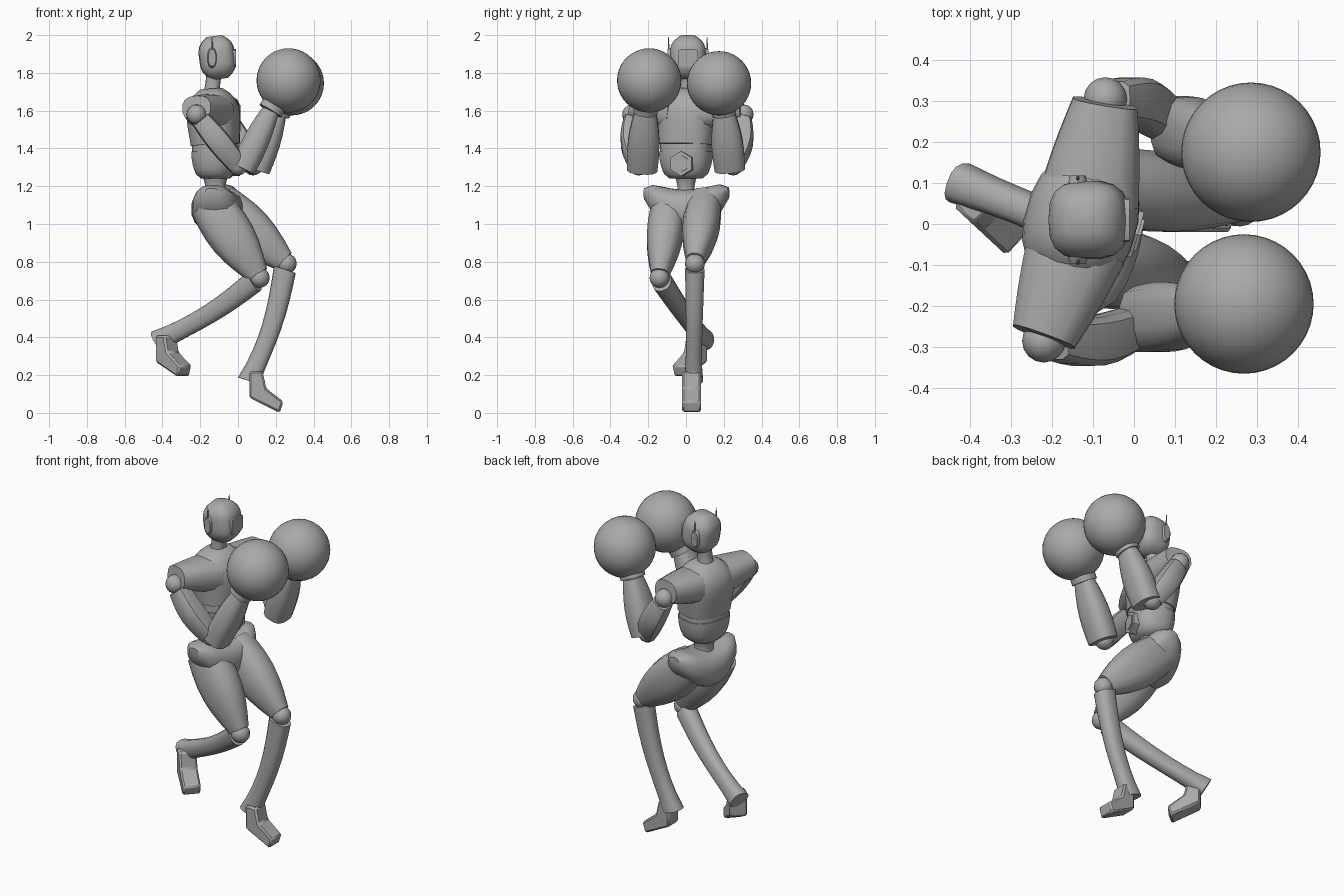
import bpy, bmesh, math
from mathutils import Vector

old = bpy.data.objects.get("Cube")
if old:
    bpy.data.objects.remove(old, do_unlink=True)

grey = bpy.data.materials.new("plain grey")
grey.use_nodes = True
tone = (0.4, 0.4, 0.4, 1)
grey.diffuse_color = tone
grey.node_tree.nodes["Principled BSDF"].inputs["Base Color"].default_value = tone

X, Y, Z = Vector((1, 0, 0)), Vector((0, 1, 0)), Vector((0, 0, 1))
STILL = Vector((0, 0, 0))
SHOULDER_LINE = Vector((0.27, 0.96, 0))
FACING = SHOULDER_LINE.cross(Z)


def finish(name, bm, angle=45):
    """Turn a bmesh into a named, coloured and smoothed object."""
    bmesh.ops.recalc_face_normals(bm, faces=bm.faces)
    mesh = bpy.data.meshes.new(name)
    bm.to_mesh(mesh)
    bm.free()
    mesh.materials.append(grey)
    part = bpy.data.objects.new(name, mesh)
    bpy.context.collection.objects.link(part)
    bpy.ops.object.select_all(action='DESELECT')
    part.select_set(True)
    bpy.context.view_layer.objects.active = part
    bpy.ops.object.shade_smooth_by_angle(angle=math.radians(angle))
    return part


def taper(end, bulge=0):
    """Scale rule: straight taper plus a swelling in the middle."""
    return lambda t: 1 + (end - 1) * t + bulge * math.sin(math.pi * t)


def tube(name, start, end, wide, deep, shape=taper(1), side=Y, bow=STILL,
         sides=14, power=2.5, steps=6, angle=45):
    """Skin rounded-square rings from start to end, scaled by a shape rule."""
    start, end = Vector(start), Vector(end)
    along = (end - start).normalized()
    u = (side - along * side.dot(along)).normalized()
    v = along.cross(u)
    bm = bmesh.new()
    loops = []
    for i in range(steps + 1):
        t = i / steps
        middle = start.lerp(end, t) + bow * math.sin(math.pi * t)
        loop = []
        for k in range(sides):
            turn = math.tau * (k + 0.5) / sides
            c, s = (math.copysign(abs(f) ** (2 / power), f)
                    for f in (math.cos(turn), math.sin(turn)))
            loop.append(bm.verts.new(middle + (u * c * wide + v * s * deep) * shape(t)))
        loops.append(loop)
    for low, high in zip(loops, loops[1:]):
        for k in range(sides):
            bm.faces.new((low[k], low[k - 1], high[k - 1], high[k]))
    bm.faces.new(loops[0])
    bm.faces.new(loops[-1])
    return finish(name, bm, angle)


def ball(name, centre, radius, segments=16):
    bm = bmesh.new()
    bmesh.ops.create_uvsphere(bm, u_segments=segments, v_segments=segments // 2,
                              radius=radius)
    bmesh.ops.translate(bm, vec=centre, verts=bm.verts)
    finish(name, bm)


def foot(name, ankle, forward):
    """Side profile, sloping down to the toe, extruded across the foot."""
    profile = [(-.03, .02), (-.03, -.12), (.13, -.2), (.15, -.14), (.06, -.07), (.04, .02)]
    across = Z.cross(forward) * .05
    bm = bmesh.new()
    face = bm.faces.new([bm.verts.new(ankle + forward * s + Z * h - across)
                         for s, h in profile])
    solid = bmesh.ops.extrude_face_region(bm, geom=[face])
    bmesh.ops.translate(bm, vec=across * 2, verts=[
        g for g in solid["geom"] if isinstance(g, bmesh.types.BMVert)])
    bevel = finish(name, bm, 30).modifiers.new("soft_edges", 'BEVEL')
    bevel.width = .01


# Head, visor and neck
skull = Vector((-.125, .01, 1.88))
tube("head", skull + Vector((.03, 0, -.112)), skull + Z * .115, .096, .096,
     lambda t: max(.42, math.sqrt(1 - abs(2 * t - 1) ** 3.4)), sides=18, steps=10, power=2.8)
tube("visor", skull + X * .06, skull + X * .114, .054, .046, power=6, steps=1, angle=30)
tube("neck", skull - Vector((.015, 0, .2)), skull - Z * .06, .046, .046, taper(1, -.15))

# Ear pods with thin antennae
for label, out in (("left", Y), ("right", -Y)):
    pod = skull + out * .088 - X * .012
    tube(label + "_ear", pod, pod + out * .02, .025, .056, taper(.8),
         side=X, sides=10, steps=1)
    tip = pod + out * .014
    tube(label + "_antenna", tip, tip + Z * .11, .007, .007, taper(.3), sides=6, steps=1)

# Torso: chest, belt band and abdomen stacked on a narrow waist
core = Vector((-.12, 0, 0))
tube("chest", core + Z * 1.42, core + Vector((-.02, .01, 1.715)), .16, .138,
     lambda t: .9 + .22 * t - .7 * t ** 5, side=SHOULDER_LINE, sides=20, steps=10)
tube("belt_band", core + Z * 1.38, core + Z * 1.425, .136, .118,
     side=SHOULDER_LINE, sides=20, steps=1)
tube("abdomen", core + Z * 1.24, core + Z * 1.385, .142, .122,
     lambda t: .6 + .4 * math.sqrt(math.sin(math.pi * t / 2)),
     side=SHOULDER_LINE, sides=20)
navel = core + Vector((0, .01, 1.32))
for label, reach, radius in (("buckle_frame", .135, .066), ("buckle", .142, .046)):
    tube(label, navel + FACING * .09, navel + FACING * reach, radius, radius,
         side=SHOULDER_LINE, sides=6, power=2, steps=1, angle=20)
tube("waist", core + Z * 1.1, core + Z * 1.26, .07, .08, taper(.9, -.3))

# Pelvis slung between the two hip points
tube("pelvis", (-.14, -.22, 1.16), (-.08, .225, 1.165), .135, .11,
     lambda t: .27 + .73 * math.sqrt(math.sin(math.pi * t)), side=X, bow=Z * -.09,
     sides=16, steps=10)

# Pose: joint positions for each side
pose = {
    "right": dict(shoulder=(-.22, -.285, 1.58), elbow=(0, -.25, 1.31),
                  glove=(.268, -.195, 1.76), hip=(-.15, -.09, 1.11),
                  knee=(.115, -.14, .715), heel=(-.425, .1, .38),
                  ankle=(-.385, .06, .39), toe=(.73, -.68, 0)),
    "left": dict(shoulder=(-.07, .305, 1.58), elbow=(.08, .25, 1.31),
                 glove=(.285, .175, 1.745), hip=(-.1, .1, 1.11),
                 knee=(.258, .047, .79), heel=(.057, .04, .17),
                 ankle=(.09, .03, .2), toe=X),
}

for label, joints in pose.items():
    j = {key: Vector(place) for key, place in joints.items()}
    out = Y if label == "left" else -Y

    # Arm: sleeve spreading into the chest, upper arm, flared forearm and cuff
    collar = core + Z * 1.59
    tube(label + "_sleeve", collar.lerp(j["shoulder"], .2),
         j["shoulder"] + Z * .035 - out * .01, .125, .1, taper(.65, .03), side=X)
    tube(label + "_upper_arm", j["shoulder"].lerp(j["elbow"], .1), j["elbow"], .05, .052,
         taper(1, .22), bow=out * .02, sides=10, power=3.5)
    wrist = j["elbow"].lerp(j["glove"], .64)
    tube(label + "_forearm", j["elbow"] + Vector((.025, 0, -.02)) - out * .018, wrist,
         .082, .068, taper(.7, .18), sides=12, power=2.8)
    tube(label + "_cuff", wrist, j["glove"], .066, .066, steps=1)
    ball(label + "_glove", j["glove"], .17, 40)

    # Leg: full thigh tapering to the knee, slim shin flaring at the heel, sloping foot
    thigh_end = j["hip"].lerp(j["knee"], .96)
    tube(label + "_thigh", j["hip"], thigh_end, .088, .112, taper(.53, .32))
    tube(label + "_shin", j["knee"].lerp(j["heel"], .05), j["heel"], .05, .058,
         lambda t: 1.05 - .32 * t + .3 * t ** 6, bow=Vector((.025, 0, -.01)), steps=8)
    foot(label + "_foot", j["ankle"], j["toe"])

    # Ball joints
    for joint in ("shoulder", "elbow", "knee"):
        ball(label + "_" + joint + "_ball", j[joint], .053)
